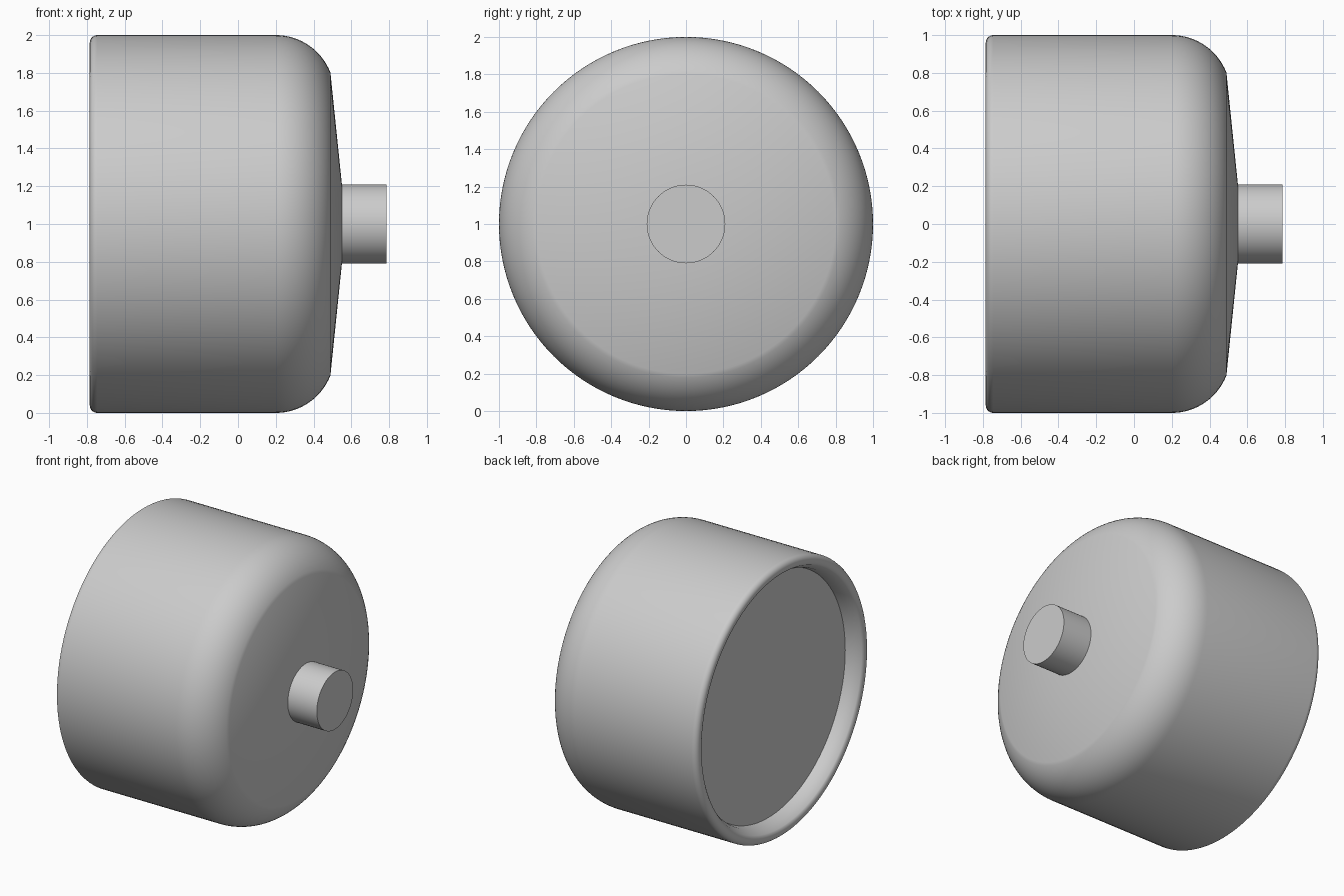
import bpy, bmesh, math
from mathutils import Vector

cube = bpy.data.objects.get("Cube")
if cube:
    bpy.data.objects.remove(cube, do_unlink=True)

grey = bpy.data.materials.new("plain grey")
grey.use_nodes = True
colour = (0.6, 0.6, 0.6, 1)
grey.diffuse_color = colour
grey.node_tree.nodes["Principled BSDF"].inputs["Base Color"].default_value = colour

AXIS_HEIGHT = 1.0


def arc(cx, cr, radius, start, end, steps):
    """Profile points (x, r) on an arc, angles in degrees from +x."""
    angles = [math.radians(start + (end - start) * i / steps) for i in range(steps + 1)]
    return [(cx + radius * math.cos(a), cr + radius * math.sin(a)) for a in angles]


def lathe(name, profile, sides=128):
    """Turn a profile of (x, r) points around the lengthwise axis."""
    bm = bmesh.new()
    verts = [bm.verts.new((x, 0, r)) for x, r in profile]
    edges = [bm.edges.new(pair) for pair in zip(verts, verts[1:])]
    bmesh.ops.spin(bm, geom=verts + edges, cent=(0, 0, 0), axis=(1, 0, 0),
                   angle=math.tau, steps=sides, use_duplicate=False)
    bmesh.ops.remove_doubles(bm, verts=bm.verts, dist=0.0005)
    bmesh.ops.recalc_face_normals(bm, faces=bm.faces)
    mesh = bpy.data.meshes.new(name)
    bm.to_mesh(mesh)
    bm.free()
    mesh.materials.append(grey)
    obj = bpy.data.objects.new(name, mesh)
    obj.location = Vector((0, 0, AXIS_HEIGHT))
    bpy.context.collection.objects.link(obj)
    bpy.ops.object.select_all(action="DESELECT")
    obj.select_set(True)
    bpy.context.view_layer.objects.active = obj
    bpy.ops.object.shade_smooth_by_angle(angle=math.radians(35))
    return obj


# Drum: recessed back panel, rolled rim, straight wall, round shoulder, shallow cone
back_panel = [(-0.67, 0), (-0.67, 0.885)]
rim = [(-0.72, 0.895)] + arc(-0.745, 0.955, 0.04, 225, 180, 4) + arc(-0.745, 0.96, 0.04, 180, 90, 8)
shoulder = arc(0.2, 0.69, 0.31, 90, 21, 16)
cone = [(0.55, 0.21), (0.55, 0)]
lathe("drum", back_panel + rim + shoulder + cone)

# Stem: short shaft out of the cone
lathe("stem", [(0.53, 0), (0.53, 0.21), (0.785, 0.21), (0.785, 0)], 64)
